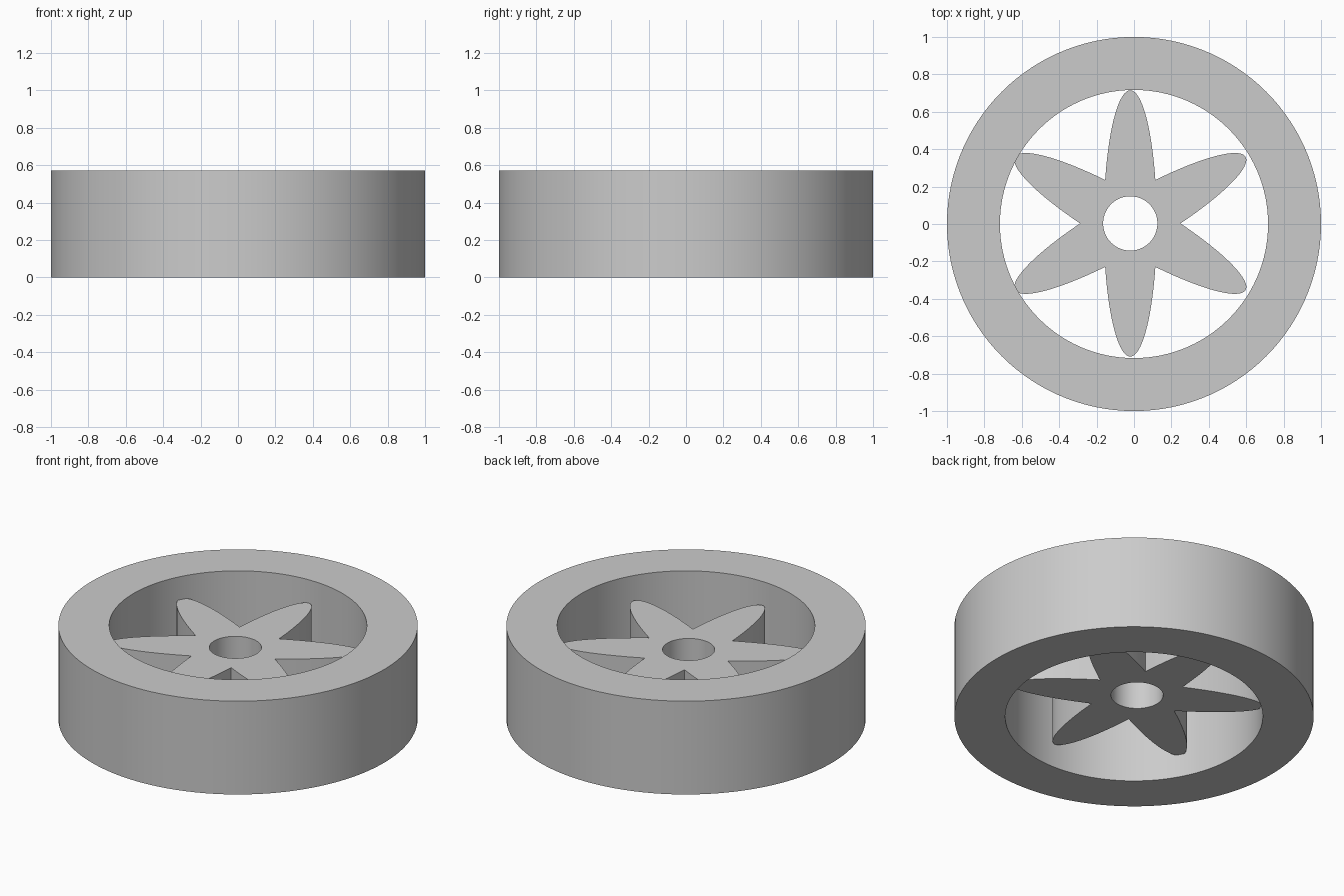
import bpy
import bmesh
from math import sin, cos, tan, atan, pi, radians

cube = bpy.data.objects.get("Cube")
if cube:
    bpy.data.objects.remove(cube, do_unlink=True)

grey = bpy.data.materials.new("plain_grey")
grey.use_nodes = True
colour = (0.6, 0.6, 0.6, 1)
grey.diffuse_color = colour
grey.node_tree.nodes["Principled BSDF"].inputs["Base Color"].default_value = colour


def circle(radius, angles):
    return [(radius * cos(a), radius * sin(a)) for a in angles]


def pierced_plate(name, outer, inner, bottom, top, location):
    """Solid between two matching closed outlines, open through the middle."""
    bm = bmesh.new()
    loops = [[bm.verts.new((x, y, z)) for x, y in outline]
             for outline, z in ((outer, bottom), (outer, top), (inner, top), (inner, bottom))]
    count = len(outer)
    for k, loop in enumerate(loops):
        following = loops[(k + 1) % 4]
        for i in range(count):
            j = (i + 1) % count
            bm.faces.new((loop[i], loop[j], following[j], following[i]))
    bmesh.ops.recalc_face_normals(bm, faces=bm.faces)
    mesh = bpy.data.meshes.new(name)
    bm.to_mesh(mesh)
    bm.free()
    obj = bpy.data.objects.new(name, mesh)
    obj.location = location
    bpy.context.collection.objects.link(obj)
    mesh.materials.append(grey)
    bpy.ops.object.select_all(action='DESELECT')
    obj.select_set(True)
    bpy.context.view_layer.objects.active = obj
    bpy.ops.object.shade_smooth_by_angle(angle=radians(30))
    return obj


# Outer rim
SEGMENTS = 120
turn = [2 * pi * i / SEGMENTS for i in range(SEGMENTS)]
pierced_plate("rim", circle(1, turn), circle(0.717, turn), 0, 0.573, (0, 0, 0))

# Six elliptical spokes meeting in sharp notches around the round axle hole
SPOKES, STEPS = 6, 32
LENGTH, HALF_WIDTH = 0.712, 0.142
half_sector = pi / SPOKES
limit = atan(tan(half_sector) * LENGTH / HALF_WIDTH)
star, hole_angles = [], []
for spoke in range(SPOKES):
    axis = pi / 2 + spoke * 2 * half_sector
    for step in range(STEPS):
        f = 2 * step / STEPS - 1
        x, y = LENGTH * cos(f * limit), HALF_WIDTH * sin(f * limit)
        star.append((x * cos(axis) - y * sin(axis), x * sin(axis) + y * cos(axis)))
        hole_angles.append(axis + f * half_sector)
pierced_plate("spokes", star, circle(0.145, hole_angles), 0.142, 0.431, (-0.02, 0.003, 0))
